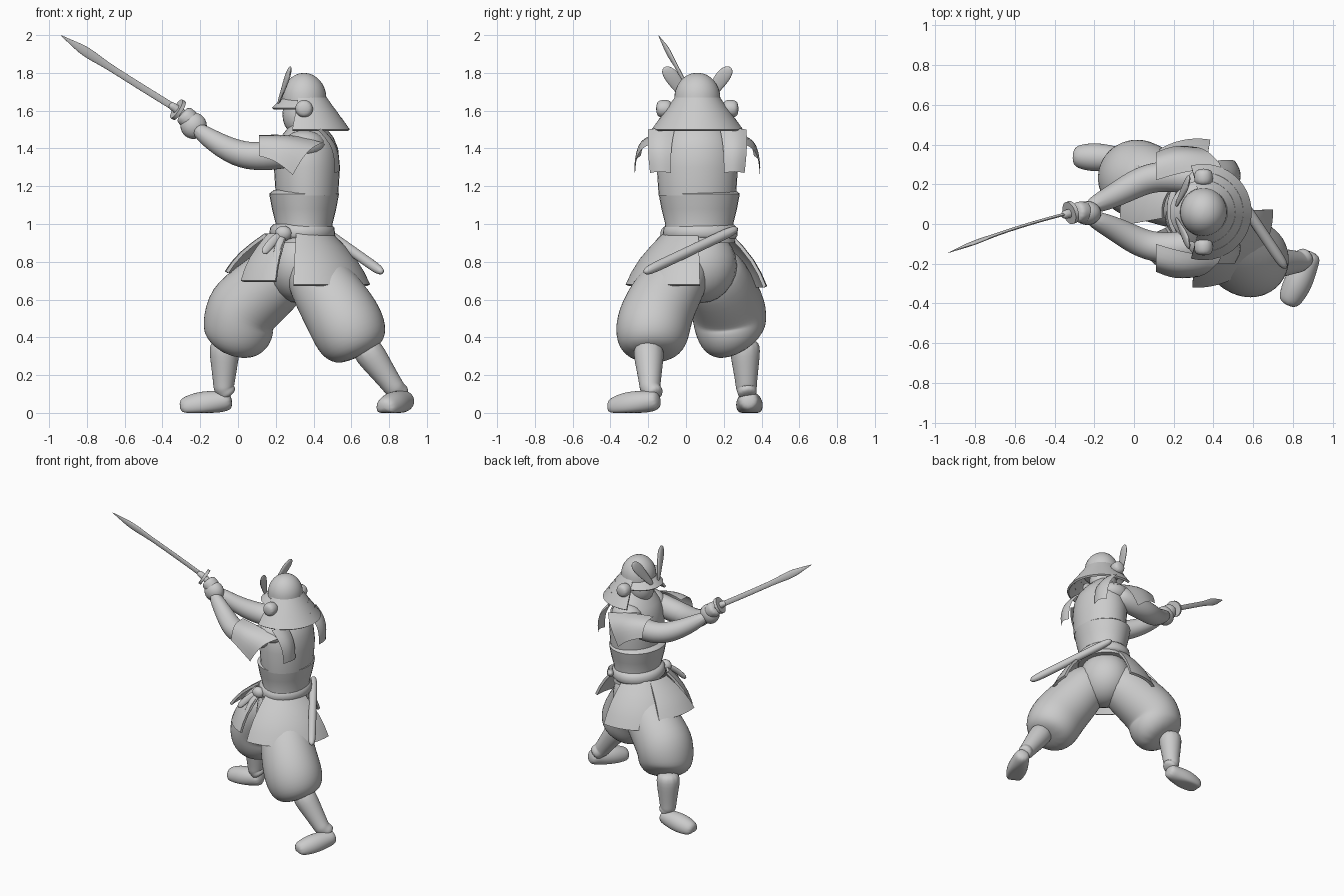
import bpy, bmesh, math
from mathutils import Vector

cube = bpy.data.objects.get("Cube")
if cube:
    bpy.data.objects.remove(cube)

grey = bpy.data.materials.new("plain grey")
grey.use_nodes = True
colour = (.6, .6, .6, 1)
grey.diffuse_color = colour
grey.node_tree.nodes["Principled BSDF"].inputs["Base Color"].default_value = colour

ALONG_Y, UPWARD, ALONG_X = Vector((0, 1, 0)), Vector((0, 0, 1)), Vector((1, 0, 0))
MIDDLE = .06  # mirror plane of the upper body
HEAD = (.35, MIDDLE)


def flip(points):
    return [(x, 2 * MIDDLE - y, *rest) for x, y, *rest in points]


def wave(t):
    return math.sin(math.pi * t)


def finish(name, bm, rounded=False, sharp=40):
    bmesh.ops.recalc_face_normals(bm, faces=bm.faces)
    mesh = bpy.data.meshes.new(name)
    bm.to_mesh(mesh)
    bm.free()
    mesh.materials.append(grey)
    mesh.shade_smooth()
    if not rounded:
        mesh.set_sharp_from_angle(angle=math.radians(sharp))
    obj = bpy.data.objects.new(name, mesh)
    bpy.context.collection.objects.link(obj)
    if rounded:
        modifier = obj.modifiers.new("rounding", 'SUBSURF')
        modifier.levels = modifier.render_levels = 2


def bridge(bm, rings, closed):
    count = len(rings[0])
    for lower, upper in zip(rings, rings[1:]):
        for i in range(count if closed else count - 1):
            j = (i + 1) % count
            bm.faces.new((lower[i], lower[j], upper[j], upper[i]))
    if closed:
        bm.faces.new(rings[0])
        bm.faces.new(rings[-1])


def tube(name, points, flat=1, across=ALONG_Y, sides=12, rounded=True):
    """Limb through (x, y, z, radius) points, kept above the floor."""
    bm = bmesh.new()
    centres = [Vector(p[:3]) for p in points]
    rings = []
    for k, (centre, point) in enumerate(zip(centres, points)):
        along = centres[min(k + 1, len(centres) - 1)] - centres[max(k - 1, 0)]
        u = along.cross(across).normalized()
        v = u.cross(along).normalized() * flat
        ring = []
        for i in range(sides):
            turn = math.tau * i / sides
            corner = centre + point[3] * (u * math.cos(turn) + v * math.sin(turn))
            corner.z = max(corner.z, 0)
            ring.append(bm.verts.new(corner))
        rings.append(ring)
    bridge(bm, rings, True)
    finish(name, bm, rounded)


def shell(name, centre, rows, wide=0, start=0, end=360, thick=0, sharp=40):
    """Elliptical wall through (height, radius) rows; a full turn is capped."""
    bm = bmesh.new()
    full = end - start == 360
    steps = 32
    rings = []
    for height, radius in rows:
        turns = [math.radians(start + (end - start) * i / steps) for i in range(steps + (not full))]
        rings.append([bm.verts.new((centre[0] + radius * math.cos(a),
                                    centre[1] + (radius + wide) * math.sin(a), height)) for a in turns])
    bridge(bm, rings, full)
    if thick:
        bmesh.ops.recalc_face_normals(bm, faces=bm.faces)
        bmesh.ops.solidify(bm, geom=bm.faces[:], thickness=thick)
    finish(name, bm, sharp=sharp)


def plate(name, corners, bulge, thick=.018, cells=8):
    """Four-cornered plate pushed out in the middle."""
    a, b, c, d = (Vector(p) for p in corners)
    bm = bmesh.new()
    rows = []
    for i in range(cells + 1):
        s = i / cells
        row = []
        for j in range(cells + 1):
            t = j / cells
            flat_point = a.lerp(b, s).lerp(d.lerp(c, s), t)
            row.append(bm.verts.new(flat_point + Vector(bulge) * (wave(s) + 2 * wave(t)) / 3))
        rows.append(row)
    bridge(bm, rows, False)
    bmesh.ops.solidify(bm, geom=bm.faces[:], thickness=thick)
    finish(name, bm)


def ball(name, centre, size):
    bm = bmesh.new()
    bmesh.ops.create_uvsphere(bm, u_segments=24, v_segments=12, radius=1)
    bmesh.ops.scale(bm, vec=size, verts=bm.verts)
    bmesh.ops.translate(bm, vec=centre, verts=bm.verts)
    finish(name, bm)


def lower_leg(name, knee, ankle, heel, toe):
    """Tapered shin with a cuff, and a foot that flattens towards the toe."""
    knee, ankle, heel, toe = (Vector(p) for p in (knee, ankle, heel, toe))
    shin = [(*knee.lerp(ankle, t), .095 - .04 * t) for t in (0, .5, .9)]
    shin += [(*ankle, .058), (*ankle.lerp(heel, .2), .052), (*ankle.lerp(heel, .7), .052)]
    tube(name + "_shin", shin)
    foot = []
    for i in range(6):
        t = i / 5
        foot.append((*heel.lerp(toe, t), .05 + .025 * wave(t ** 1.3)))
    tube(name + "_foot", foot, 1, UPWARD)


# Baggy trousers
ball("pelvis", (.33, .07, .78), (.18, .2, .2))
tube("leading_trouser", [(.32, .1, .82, .17), (.15, .18, .66, .19), (.01, .23, .55, .21),
                         (0, .235, .45, .2), (0, .25, .38, .18), (-.02, .28, .33, .11)])
tube("trailing_trouser", [(.36, .04, .84, .14), (.43, -.06, .7, .18), (.53, -.15, .55, .2),
                          (.59, -.18, .44, .21), (.63, -.19, .34, .18), (.65, -.19, .3, .1)])

# Shins and feet
lower_leg("leading", (-.07, .31, .4), (-.075, .32, .13), (-.03, .33, .07), (-.31, .34, .02))
lower_leg("trailing", (.65, -.2, .38), (.83, -.19, .13), (.9, -.14, .07), (.77, -.41, .02))

# Body armour in two overlapping shells, and the belt
shell("waist_armour", (.35, .07), [(.9, .16), (1, .15), (1.08, .17), (1.16, .185), (1.18, .16)], .03)
shell("chest_armour", (.365, MIDDLE), [(1.15, .165), (1.3, .175), (1.4, .165), (1.46, .14), (1.51, .1), (1.56, .05)], .04)
shell("belt", (.34, .075), [(.92, .16), (.94, .175), (.98, .17), (1, .15)], .024, sharp=70)

# Belt knot and hanging ties
knot = Vector((.24, -.1, .95))
ball("belt_knot", knot, (.045, .035, .04))
for name, end in (("long_belt_tie", (.2, -.2, .8)), ("short_belt_tie", (.13, -.19, .84))):
    middle = knot.lerp(Vector(end), .5) + UPWARD * .02
    tube(name, [(*point, .024) for point in (knot, middle, end)], .5)

# Armoured skirt panels: start angle, end angle, hem height, hem radius
for name, start, end, hem, spread in (("trailing", 266, 362, .68, .38), ("far", 80, 146, .67, .37),
                                      ("leading", 142, 190, .75, .39), ("near", 206, 249, .7, .34)):
    rows = []
    for i in range(5):
        t = i / 4
        rows.append((.95 + (hem - .95) * t, .18 + (spread - .18) * t + .025 * wave(t)))
    shell(name + "_skirt_panel", (.32, MIDDLE), rows, 0, start, end, .018)

# Scabbard
tube("scabbard", [(*Vector((.43, .28, .98)).lerp(Vector((.77, -.23, .74)), i / 4), .028) for i in range(5)],
     across=UPWARD)

# Arms, shoulder plates and back flaps, mirrored
arm = [(.36, -.1, 1.41, .08), (.24, -.12, 1.37, .085), (.1, -.12, 1.355, .078), (0, -.08, 1.37, .075),
       (-.12, -.01, 1.43, .06), (-.24, .04, 1.52, .04)]
shoulder_plate = [(.11, -.1, 1.47), (.45, -.16, 1.43), (.29, -.27, 1.26), (.11, -.24, 1.36)]
back_flap = [(.42, -.2, 1.5), (.44, -.06, 1.5), (.53, -.08, 1.27), (.51, -.19, 1.27)]
for side, place, sign in (("near", list, 1), ("far", flip, -1)):
    tube(side + "_arm", place(arm), across=UPWARD)
    ball(side + "_shoulder", place([(.35, -.08, 1.42)])[0], (.11, .09, .075))
    plate(side + "_shoulder_plate", place(shoulder_plate), (0, -.045 * sign, .055))
    plate(side + "_back_flap", place(back_flap), (.045, -.01 * sign, .02))

# Hands and sword; the blade is slightly bowed and swells near its tip
guard, tip = Vector((-.31, MIDDLE, 1.6)), Vector((-.94, -.147, 2))
pommel = guard + Vector((.11, 0, -.1))
axis = (tip - guard).normalized()
ball("lower_hand", (-.235, .055, 1.52), (.07, .06, .07))
tube("upper_hand", [(*pommel.lerp(guard, t), .055) for t in (.3, .6, .9)])
tube("sword_guard", [(*guard, .058), (*(guard + axis * .02), .058)], sides=24, rounded=False)
tube("sword_grip", [(*point, .024) for point in (pommel, guard, guard + axis * .07)])
blade = []
for i in range(13):
    t = i / 12
    swell = .01 * math.exp(-((t - .77) / .1) ** 2)
    taper = min(1, (1 - t) * 6 + .1)
    bow = Vector((0, .013, -.004)) * wave(t)
    blade.append((*(guard.lerp(tip, t) + bow), (.02 + swell) * taper))
tube("sword_blade", blade, .4, sides=8)

# Head and helmet
ball("head", (.335, MIDDLE, 1.58), (.1, .09, .12))
tube("neck", [(*HEAD, 1.46, .07), (*HEAD, 1.6, .06)])
dome = [(1.62, .12)]
for i in range(9):
    turn = math.radians(11 * i)
    dome.append((1.665 + .135 * math.sin(turn), .118 * math.cos(turn)))
shell("helmet_dome", HEAD, dome, .004, sharp=60)
for i in range(3):
    top, radius = 1.67 - .055 * i, .12 + .04 * i
    shell(f"neck_guard_band_{i + 1}", HEAD, [(top, radius), (top - .06, radius + .042)], 0, -105, 105, .015)
shell("visor", HEAD, [(1.67, .11), (1.645, .14), (1.615, .17)], -.01, 95, 265, .014)

# Helmet horns and ear guards, mirrored
horn = [(.21, .03, 1.63, .02), (.235, -.02, 1.7, .03), (.265, -.08, 1.79, .05), (.28, -.12, 1.83, .02)]
ear = [(.35, -.07, 1.61, .045), (.35, -.12, 1.61, .052), (.35, -.16, 1.61, .04)]
for side, place in (("near", list), ("far", flip)):
    tube(side + "_horn", place(horn), .35, ALONG_X, 8)
    tube(side + "_ear_guard", place(ear), across=UPWARD)
